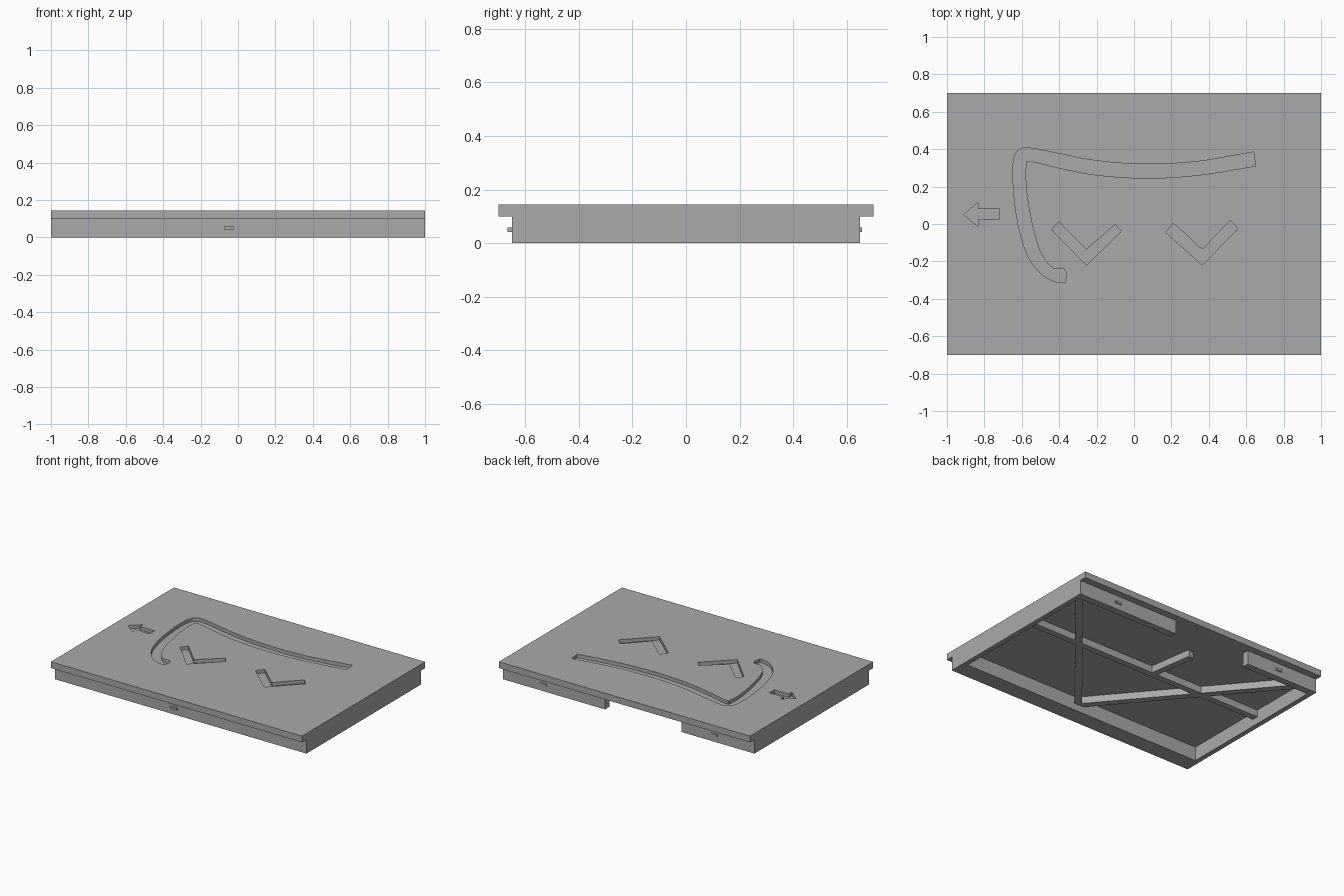
import bpy, bmesh
from mathutils import Vector

cube = bpy.data.objects.get("Cube")
if cube:
    bpy.data.objects.remove(cube, do_unlink=True)

grey = bpy.data.materials.new("plain grey")
grey.use_nodes = True
colour = (0.4, 0.4, 0.4, 1)
grey.diffuse_color = colour
grey.node_tree.nodes["Principled BSDF"].inputs["Base Color"].default_value = colour

TOP, UNDER, GROOVE = 0.145, 0.1, 0.12


def prism(name, outline, z0, z1):
    """Upright prism from a plan outline."""
    bm = bmesh.new()
    base = bm.faces.new([bm.verts.new((x, y, z0)) for x, y in outline])
    lift = bmesh.ops.extrude_face_region(bm, geom=[base])["geom"]
    bmesh.ops.translate(bm, vec=(0, 0, z1 - z0),
                        verts=[g for g in lift if isinstance(g, bmesh.types.BMVert)])
    bmesh.ops.recalc_face_normals(bm, faces=bm.faces)
    mesh = bpy.data.meshes.new(name)
    bm.to_mesh(mesh)
    bm.free()
    mesh.materials.append(grey)
    obj = bpy.data.objects.new(name, mesh)
    bpy.context.collection.objects.link(obj)
    return obj


def box(name, x0, x1, y0, y1, z0, z1):
    return prism(name, [(x0, y0), (x1, y0), (x1, y1), (x0, y1)], z0, z1)


def rib(name, start, end, width, z0=0.05):
    """Straight stiffener between two plan points."""
    a, b = Vector(start), Vector(end)
    side = (b - a).normalized().orthogonal() * width / 2
    return prism(name, [a - side, b - side, b + side, a + side], z0, UNDER + 0.002)


def smooth(points, steps=5):
    """Catmull-Rom curve through plan points."""
    p = [Vector(q) for q in points]
    p = [2 * p[0] - p[1]] + p + [2 * p[-1] - p[-2]]
    curve = []
    for a, b, c, d in zip(p, p[1:], p[2:], p[3:]):
        for i in range(steps):
            t = i / steps
            curve.append((2 * b + (c - a) * t + (2 * a - 5 * b + 4 * c - d) * t ** 2
                          + (3 * b - a - 3 * c + d) * t ** 3) / 2)
    return curve + [p[-2]]


# Top plate with engraved grooves
plate = box("top_plate", -1, 1, -0.7, 0.7, UNDER, TOP)

outer = smooth([(.64, .385), (.33, .333), (.05, .32), (-.2, .338), (-.4, .376), (-.52, .4),
                (-.6, .405), (-.642, .35), (-.645, .2), (-.62, 0), (-.57, -.165),
                (-.5, -.262), (-.43, -.305), (-.37, -.315)])
inner = smooth([(-.36, -.265), (-.38, -.237), (-.435, -.235), (-.5, -.15), (-.545, 0),
                (-.575, .18), (-.577, .315), (-.55, .335), (-.4, .3), (-.2, .262),
                (.07, .245), (.35, .262), (.65, .31)])
shapes = {
    "curved_groove": outer + inner,
    "arrow_groove": [(-.91, .05), (-.835, .115), (-.835, .08), (-.72, .08),
                     (-.72, .023), (-.835, .023), (-.835, -.012)],
    "right_chevron_groove": [(-.44, -.03), (-.402, .012), (-.255, -.137), (-.1, -.002),
                             (-.068, -.04), (-.255, -.22)],
    "left_chevron_groove": [(.17, -.045), (.21, .005), (.365, -.137), (.515, .02),
                            (.555, -.025), (.365, -.22)],
}
for name, outline in shapes.items():
    cutter = prism(name + "_cutter", outline, GROOVE, TOP + 0.05)
    cutter.hide_render = True
    cutter.hide_set(True)
    cut = plate.modifiers.new(name, "BOOLEAN")
    cut.operation = "DIFFERENCE"
    cut.solver = "EXACT"
    cut.object = cutter

# Skirt walls, with a gap in the back
box("front_wall", -1, 1, -0.65, -0.53, 0, UNDER)
box("back_wall_left", 0.19, 1, 0.6, 0.65, 0, UNDER)
box("back_wall_right", -1, -0.42, 0.6, 0.65, 0, UNDER)
box("left_end_wall", 0.965, 1, -0.53, 0.6, 0, UNDER)
box("right_end_wall", -1, -0.965, -0.53, 0.6, 0, UNDER)

# Snap tabs
box("front_tab", -0.075, -0.025, -0.667, -0.645, 0.042, 0.058)
for side, x in (("left", 0.68), ("right", -0.68)):
    box(side + "_back_tab", x - 0.025, x + 0.025, 0.645, 0.657, 0.042, 0.058)

# Underside ribs
rib("long_rib", (0.97, 0.075), (-0.97, 0.075), 0.045)
rib("left_diagonal_rib", (0.95, 0.58), (0.02, -0.54), 0.05)
rib("right_diagonal_rib", (-0.95, 0.61), (0.02, -0.54), 0.05)
rib("short_rib", (-0.09, 0.075), (-0.14, 0.41), 0.045)
